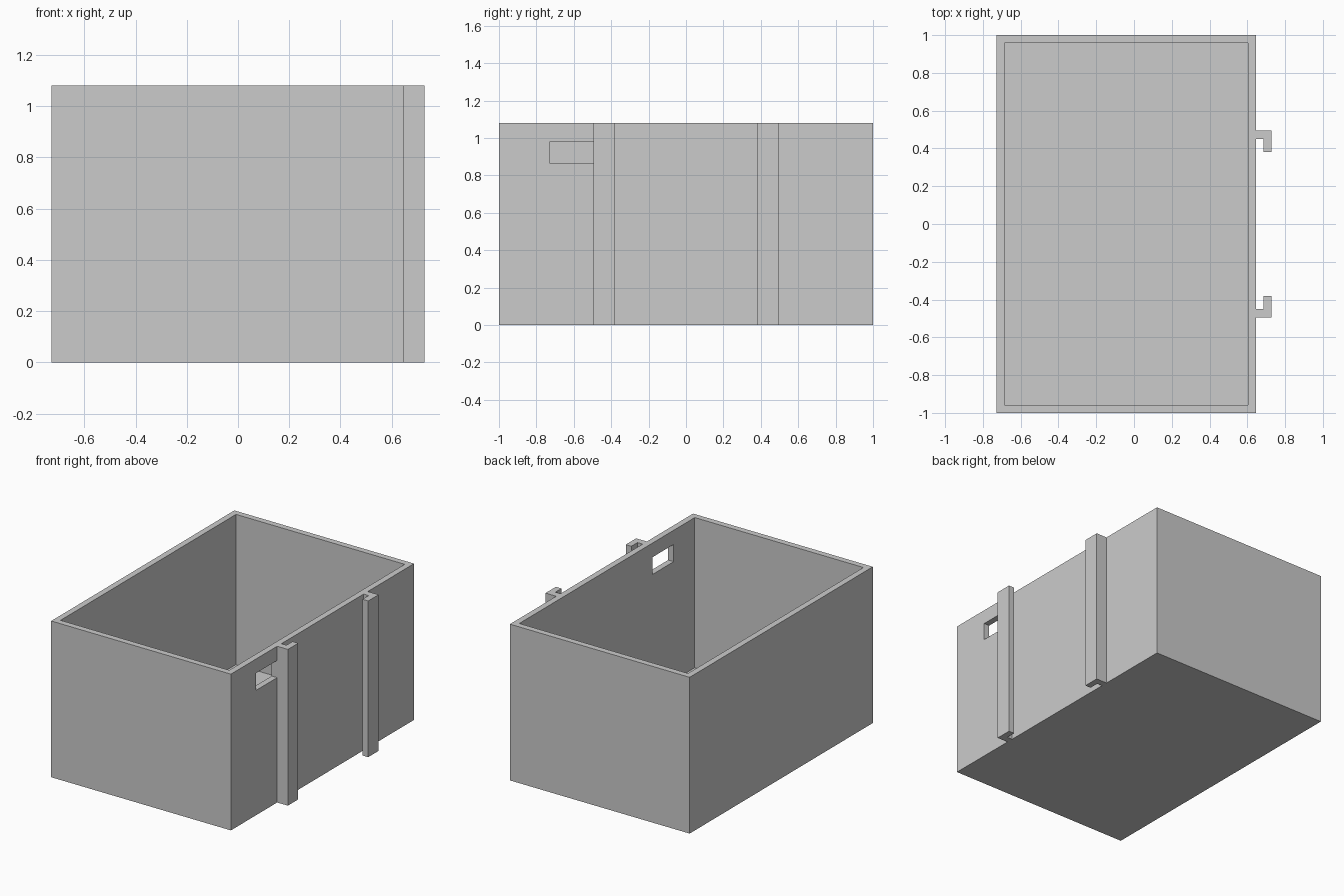
import bpy
import bmesh

cube = bpy.data.objects.get("Cube")
if cube:
    bpy.data.objects.remove(cube, do_unlink=True)

# Overall sizes
LEFT, RIGHT, HALF_Y, HEIGHT = -0.728, 0.646, 1.0, 1.08
WALL = 0.042
LIP_IN, LIP_OUT = 0.685, 0.728

grey = bpy.data.materials.new("plain grey")
grey.use_nodes = True
COLOUR = (0.6, 0.6, 0.6, 1)
grey.diffuse_color = COLOUR
grey.node_tree.nodes["Principled BSDF"].inputs["Base Color"].default_value = COLOUR


def prism(name, outline, z0, z1, open_side=None):
    """Extrude a plan outline upward; optionally leave one side open."""
    bm = bmesh.new()
    base = bm.faces.new([bm.verts.new((x, y, z0)) for x, y in outline])
    top = bmesh.ops.extrude_face_region(bm, geom=[base], use_keep_orig=True)
    verts = [g for g in top["geom"] if isinstance(g, bmesh.types.BMVert)]
    bmesh.ops.translate(bm, verts=verts, vec=(0, 0, z1 - z0))
    bmesh.ops.recalc_face_normals(bm, faces=bm.faces)
    if open_side is not None:
        touching = [f for f in bm.faces
                    if all(abs(v.co.x - open_side) < 1e-5 for v in f.verts)]
        bmesh.ops.delete(bm, geom=touching, context="FACES_ONLY")
    mesh = bpy.data.meshes.new(name)
    bm.to_mesh(mesh)
    bm.free()
    mesh.materials.append(grey)
    obj = bpy.data.objects.new(name, mesh)
    bpy.context.collection.objects.link(obj)
    return obj


def rectangle(x0, x1, y0, y1):
    return [(x0, y0), (x1, y0), (x1, y1), (x0, y1)]


def cut(target, cutter):
    """Subtract the cutter, then discard it."""
    mod = target.modifiers.new(cutter.name, "BOOLEAN")
    mod.operation = "DIFFERENCE"
    mod.solver = "EXACT"
    mod.object = cutter
    bpy.context.view_layer.objects.active = target
    bpy.ops.object.modifier_apply(modifier=mod.name)
    bpy.data.objects.remove(cutter, do_unlink=True)


# Open box with a floor
box = prism("open_box", rectangle(LEFT, RIGHT, -HALF_Y, HALF_Y), 0, HEIGHT)
cut(box, prism("cavity", rectangle(LEFT + WALL, RIGHT - WALL,
                                   WALL - HALF_Y, HALF_Y - WALL),
               WALL, HEIGHT + 0.2))

# Slot through the wall beside the front rail
cut(box, prism("slot", rectangle(RIGHT - 0.1, RIGHT + 0.1, -0.728, -0.495),
               0.863, 0.982))

# Pair of full-height hooked rails, lips facing each other
for name, side in (("front_rail", -1), ("back_rail", 1)):
    hook = [(RIGHT, 0.495), (LIP_OUT, 0.495), (LIP_OUT, 0.382),
            (LIP_IN, 0.382), (LIP_IN, 0.449), (RIGHT, 0.449)]
    prism(name, [(x, side * y) for x, y in hook], 0, HEIGHT, open_side=RIGHT)
